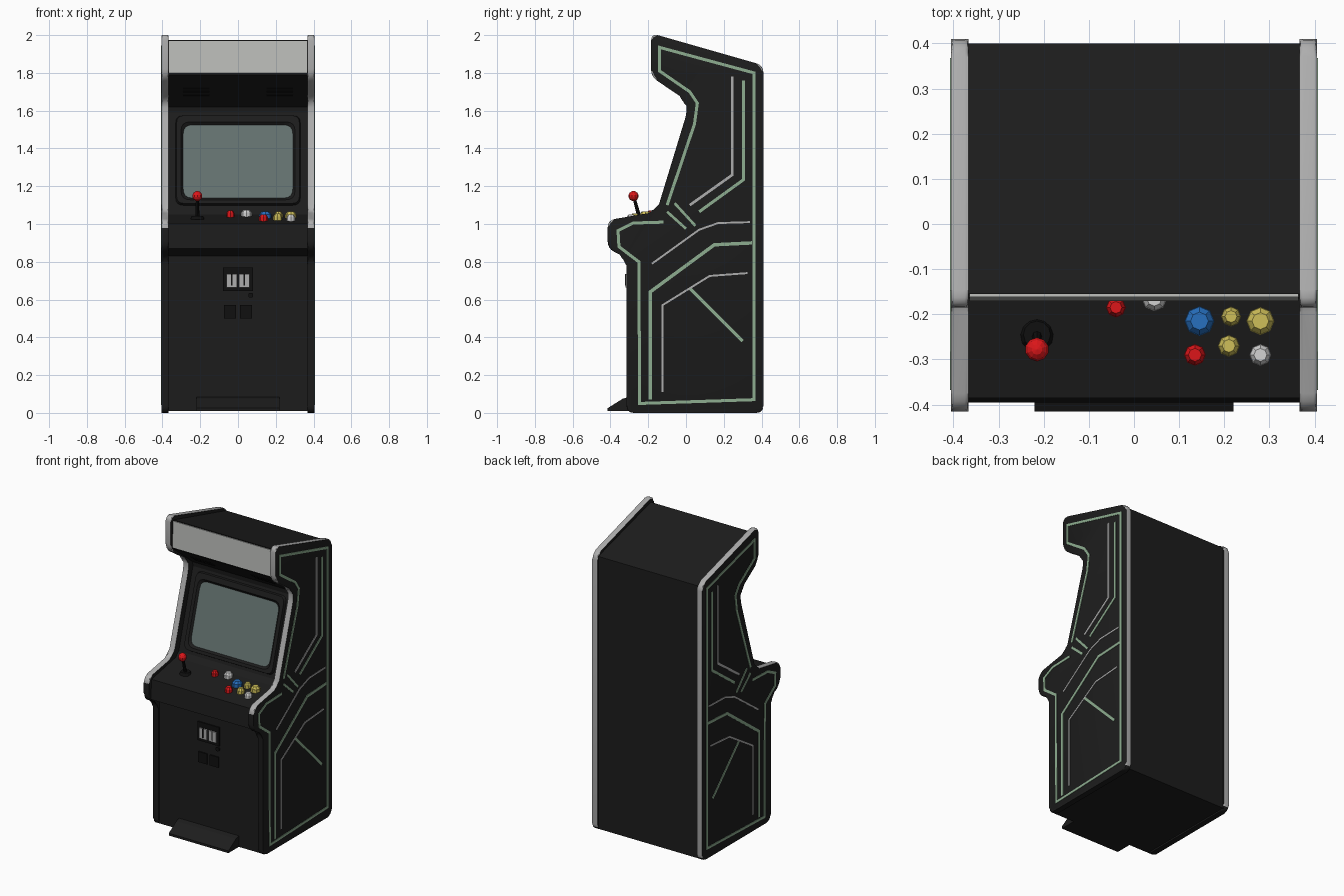
import bpy, bmesh, math
from mathutils import Vector, Matrix

if "Cube" in bpy.data.objects:
    bpy.data.objects.remove(bpy.data.objects["Cube"])


def material(name, rgb):
    m = bpy.data.materials.new(name)
    m.diffuse_color = (*rgb, 1)
    m.use_nodes = True
    m.node_tree.nodes["Principled BSDF"].inputs["Base Color"].default_value = m.diffuse_color
    return m


BLACK = material("cabinet black", (0.012, 0.012, 0.012))
DARK = material("deep black", (0.005, 0.005, 0.005))
TRIM = material("trim grey", (0.42, 0.42, 0.42))
MARQUEE = material("marquee grey", (0.5, 0.51, 0.49))
GLASS = material("screen glass", (0.125, 0.165, 0.158))
GREEN = material("stripe green", (0.27, 0.42, 0.28))
RED = material("red", (0.72, 0.008, 0.01))
BLUE = material("blue", (0.02, 0.16, 0.52))
YELLOW = material("yellow", (0.62, 0.52, 0.1))
WHITE = material("white", (0.65, 0.65, 0.65))


def finish(name, bm, *mats, mirror=False, smooth=False):
    bmesh.ops.recalc_face_normals(bm, faces=bm.faces)
    me = bpy.data.meshes.new(name)
    bm.to_mesh(me)
    bm.free()
    ob = bpy.data.objects.new(name, me)
    bpy.context.collection.objects.link(ob)
    for m in mats:
        me.materials.append(m)
    if mirror:
        ob.modifiers.new("mirror", 'MIRROR')
    if smooth:
        bpy.ops.object.select_all(action='DESELECT')
        ob.select_set(True)
        bpy.context.view_layer.objects.active = ob
        bpy.ops.object.shade_smooth_by_angle(angle=math.radians(40))
    return ob


def rounded(pts, r, seg=4):
    """Round the corners of a closed 2D outline."""
    out = []
    for i, p in enumerate(pts):
        p, a, b = Vector(p), Vector(pts[i - 1]), Vector(pts[(i + 1) % len(pts)])
        s = p + (a - p).normalized() * min(r, (a - p).length * 0.45)
        e = p + (b - p).normalized() * min(r, (b - p).length * 0.45)
        for k in range(seg + 1):
            t = k / seg
            out.append(s * (1 - t) ** 2 + p * 2 * t * (1 - t) + e * t * t)
    return out


def rect(x0, x1, y0, y1, r=0.0):
    pts = [(x0, y0), (x1, y0), (x1, y1), (x0, y1)]
    return rounded(pts, r) if r else pts


def loft(bm, rings, caps=True):
    """Join equal 3D loops into a skin, with optional end caps."""
    vs = [[bm.verts.new(p) for p in ring] for ring in rings]
    n = len(vs[0])
    for a, b in zip(vs, vs[1:]):
        for i in range(n):
            j = (i + 1) % n
            bm.faces.new((a[i], a[j], b[j], b[i]))
    if caps:
        bm.faces.new(vs[0])
        bm.faces.new(vs[-1])


def extrude_x(bm, pts, x0, x1):
    loft(bm, [[(x, y, z) for y, z in pts] for x in (x0, x1)])


def frame(low, high):
    """Matrix for a sloped front surface: local x across, y up the slope, z outward."""
    v = Vector((0, high[0] - low[0], high[1] - low[1])).normalized()
    u = Vector((1, 0, 0))
    m = Matrix((u, v, u.cross(v))).transposed().to_4x4()
    m.translation = (0, low[0], low[1])
    return m


def plate(name, loop, mat, fr, h0=-0.002, h1=0.006):
    bm = bmesh.new()
    loft(bm, [[fr @ Vector((p[0], p[1], h)) for p in loop] for h in (h0, h1)])
    return finish(name, bm, mat)


# cabinet body between the side panels
body = [(0.40, 0.01), (0.40, 1.825), (-0.155, 1.975), (-0.165, 1.79), (0.045, 1.62),
        (0.05, 1.59), (-0.10, 1.08), (-0.13, 1.05), (-0.385, 1.0), (-0.395, 0.87),
        (-0.305, 0.83), (-0.305, 0.01)]
bm = bmesh.new()
extrude_x(bm, body, -0.375, 0.375)
finish("cabinet_body", bm, BLACK)

# side panels with grey edge trim
side = [(0.41, 0.0), (0.41, 1.84), (-0.185, 2.01), (-0.185, 1.78), (0.0, 1.655), (0.005, 1.59),
        (-0.155, 1.065), (-0.415, 1.02), (-0.415, 0.87), (-0.315, 0.82), (-0.315, 0.0)]
bm = bmesh.new()
extrude_x(bm, rounded(side, 0.04), 0.367, 0.405)
rim = [e for e in bm.edges if abs(e.verts[0].co.x - e.verts[1].co.x) < 1e-5]
bmesh.ops.bevel(bm, geom=rim, offset=0.008, segments=2, affect='EDGES', profile=0.5)
bm.normal_update()
for f in bm.faces:
    c = f.calc_center_median()
    if abs(f.normal.x) < 0.95 and c.z > 0.03 and (c.z > 0.97 or c.y > 0.35):
        f.material_index = 1
finish("side_panel", bm, BLACK, TRIM, mirror=True, smooth=True)


# side stripes
def stripe(name, pts, w, mat, closed=False):
    pts = [Vector(p) for p in pts]
    n = len(pts)
    pairs = []
    for i, p in enumerate(pts):
        a = pts[i - 1] if closed or i else None
        b = pts[(i + 1) % n] if closed or i < n - 1 else None
        d0 = (p - a).normalized() if a is not None else (b - p).normalized()
        d1 = (b - p).normalized() if b is not None else d0
        m = (d0 + d1).normalized()
        off = Vector((-m.y, m.x)) * (w / 2 / max(0.5, m.dot(d1)))
        pairs.append((p + off, p - off))
    rings = [[(0.403, *l), (0.408, *l), (0.408, *r), (0.403, *r)] for l, r in pairs]
    bm = bmesh.new()
    loft(bm, rings + rings[:1] if closed else rings, caps=not closed)
    finish(name, bm, mat, mirror=True)


stripe("border_stripe_upper", [(-0.10, 1.10), (0.045, 1.53), (0.06, 1.64), (0.02, 1.70), (-0.14, 1.81),
       (-0.14, 1.935), (0.36, 1.80), (0.36, 0.07), (-0.245, 0.05), (-0.25, 0.80),
       (-0.355, 0.88), (-0.36, 0.965), (-0.28, 1.005), (-0.12, 1.01)], 0.016, GREEN)
stripe("inner_stripe_grey", [(0.245, 1.78), (0.245, 1.26), (0.02, 1.10)], 0.014, TRIM)
stripe("inner_stripe_green", [(0.305, 1.76), (0.305, 1.235), (0.07, 1.065)], 0.016, GREEN)
stripe("cross_stripe_front", [(-0.10, 1.065), (0.0, 0.975)], 0.014, GREEN)
stripe("cross_stripe_back", [(-0.06, 1.11), (0.05, 0.99)], 0.014, GREEN)
stripe("sweep_stripe_green", [(0.35, 0.90), (0.15, 0.89), (-0.19, 0.64), (-0.19, 0.07)], 0.018, GREEN)
stripe("sweep_stripe_grey", [(-0.18, 0.79), (0.07, 0.97), (0.17, 1.005), (0.34, 1.01)], 0.010, TRIM)
stripe("lower_stripe_grey", [(-0.125, 0.11), (-0.125, 0.57), (0.125, 0.725), (0.325, 0.74)], 0.010, TRIM)
stripe("diagonal_stripe", [(0.02, 0.66), (0.30, 0.38)], 0.016, GREEN)

# lit marquee
plate("marquee", rect(-0.365, 0.365, 0.008, 0.18), MARQUEE, frame((-0.165, 1.79), (-0.155, 1.975)))

# speaker slots under the marquee
speaker = frame((0.045, 1.62), (-0.165, 1.79))
for sx in (-1, 1):
    for k in range(3):
        plate("speaker_slot", rect(sx * 0.22 - 0.07, sx * 0.22 + 0.07, 0.09 + k * 0.03, 0.105 + k * 0.03),
              DARK, speaker, h1=0.003)

# monitor bezel and screen
mon = frame((-0.10, 1.08), (0.05, 1.59))
bm = bmesh.new()
rings = [(rect(-0.33, 0.33, 0.02, 0.515, 0.04), 0.0), (rect(-0.325, 0.325, 0.025, 0.51, 0.04), 0.018),
         (rect(-0.302, 0.302, 0.045, 0.475, 0.05), 0.018), (rect(-0.288, 0.288, 0.06, 0.46, 0.05), 0.002)]
loft(bm, [[mon @ Vector((*p, h)) for p in loop] for loop, h in rings], caps=False)
finish("monitor_bezel", bm, BLACK)
plate("screen", rect(-0.29, 0.29, 0.058, 0.462, 0.05), GLASS, mon)


# control panel parts
def deck(x, y, h=0.0):
    return Vector((x, y, 1.05 + (y + 0.13) * 0.196 + h))


def cone(bm, a, b, r0, r1, n=10):
    d = b - a
    mat = Matrix.Translation((a + b) / 2) @ d.to_track_quat('Z', 'Y').to_matrix().to_4x4()
    bmesh.ops.create_cone(bm, cap_ends=True, segments=n, radius1=r0, radius2=r1, depth=d.length, matrix=mat)


for x, y, r, mat in [(-0.04, -0.185, 0.022, RED), (0.045, -0.165, 0.028, WHITE),
                     (0.145, -0.215, 0.033, BLUE), (0.215, -0.205, 0.022, YELLOW),
                     (0.28, -0.215, 0.031, YELLOW), (0.135, -0.29, 0.024, RED),
                     (0.21, -0.27, 0.024, YELLOW), (0.28, -0.29, 0.024, WHITE)]:
    bm = bmesh.new()
    cone(bm, deck(x, y, -0.005), deck(x, y, 0.018), r, r, 8)
    cone(bm, deck(x, y, 0.018), deck(x, y, 0.032), r * 0.95, r * 0.6, 8)
    finish("button", bm, mat)

bm = bmesh.new()
cone(bm, deck(-0.215, -0.245, -0.004), deck(-0.215, -0.245, 0.014), 0.038, 0.03, 12)
cone(bm, deck(-0.215, -0.245), Vector((-0.215, -0.275, 1.14)), 0.011, 0.008, 8)
finish("joystick_shaft", bm, DARK)
bm = bmesh.new()
bmesh.ops.create_uvsphere(bm, u_segments=10, v_segments=7, radius=0.027,
                          matrix=Matrix.Translation((-0.215, -0.278, 1.148)))
finish("joystick_ball", bm, RED)

# coin slots, returns and lock on the lower front
front = frame((-0.305, 0.0), (-0.305, 1.0))
plate("coin_plate", rect(-0.08, 0.08, 0.645, 0.77), DARK, front, h1=0.008)
for sx in (-1, 1):
    plate("coin_slot", rect(sx * 0.034 - 0.028, sx * 0.034 + 0.028, 0.665, 0.735), TRIM, front, h1=0.016)
    plate("coin_slit", rect(sx * 0.034 - 0.004, sx * 0.034 + 0.004, 0.675, 0.735), DARK, front, h1=0.019)
    plate("coin_return", rect(sx * 0.042 - 0.032, sx * 0.042 + 0.032, 0.50, 0.57), DARK, front, h1=0.008)
plate("coin_door_lock", rect(0.055, 0.08, 0.61, 0.635, 0.01), DARK, front, h1=0.01)

# foot wedge at the base
bm = bmesh.new()
extrude_x(bm, [(-0.30, 0.01), (-0.415, 0.01), (-0.415, 0.025), (-0.335, 0.075), (-0.30, 0.085)], -0.22, 0.22)
finish("foot_wedge", bm, BLACK)
